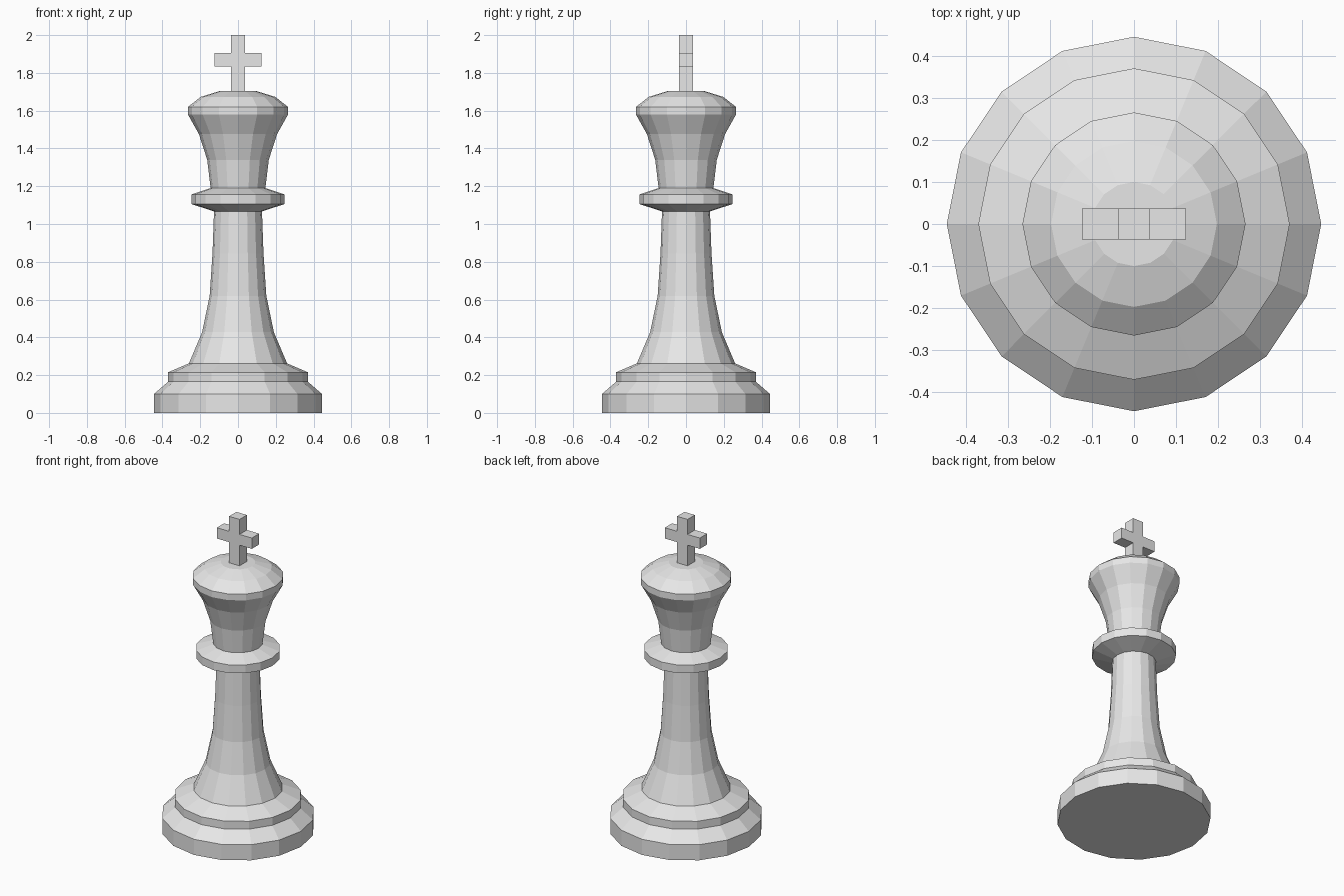
import bpy, bmesh, math

cube = bpy.data.objects.get("Cube")
if cube:
    bpy.data.objects.remove(cube, do_unlink=True)

SIDES = 16

gray = bpy.data.materials.new("light_gray")
gray.use_nodes = True
gray.diffuse_color = (0.8, 0.8, 0.8, 1)
gray.node_tree.nodes["Principled BSDF"].inputs["Base Color"].default_value = gray.diffuse_color


def add_object(name, bm):
    bmesh.ops.recalc_face_normals(bm, faces=bm.faces[:])
    mesh = bpy.data.meshes.new(name)
    bm.to_mesh(mesh)
    bm.free()
    mesh.materials.append(gray)
    obj = bpy.data.objects.new(name, mesh)
    bpy.context.collection.objects.link(obj)
    return obj


def lathe(name, profile):
    """Faceted turned solid from (radius, height) rings, capped at both ends."""
    bm = bmesh.new()
    rings = []
    for r, z in profile:
        angles = [math.tau * i / SIDES for i in range(SIDES)]
        rings.append([bm.verts.new((r * math.cos(a), r * math.sin(a), z)) for a in angles])
    for low, high in zip(rings, rings[1:]):
        for i in range(SIDES):
            j = (i + 1) % SIDES
            bm.faces.new((low[i], low[j], high[j], high[i]))
    bm.faces.new(rings[0])
    bm.faces.new(rings[-1])
    return add_object(name, bm)


# Turned body: stepped base, stem, collar, flared head and domed top
base = [(0.445, 0), (0.445, 0.10), (0.37, 0.165), (0.37, 0.215), (0.26, 0.262)]
stem = [(0.19, 0.427), (0.15, 0.62), (0.135, 0.845), (0.127, 1.067)]
collar = [(0.245, 1.105), (0.245, 1.157), (0.145, 1.19)]
head = [(0.163, 1.34), (0.207, 1.476), (0.265, 1.58), (0.265, 1.62)]
dome = [(0.197, 1.673), (0.1, 1.703)]
lathe("turned_body", base + stem + collar + head + dome)

# Cross finial: half outline mirrored, then extruded front to back
half = 0.037
arm = 0.124
right_side = [(half, 1.70), (half, 1.835), (arm, 1.835),
              (arm, 1.904), (half, 1.904), (half, 2.0)]
outline = right_side + [(-x, z) for x, z in reversed(right_side)]
bm = bmesh.new()
face = bm.faces.new([bm.verts.new((x, -half, z)) for x, z in outline])
extruded = bmesh.ops.extrude_face_region(bm, geom=[face], use_keep_orig=True)
moved = [g for g in extruded["geom"] if isinstance(g, bmesh.types.BMVert)]
bmesh.ops.translate(bm, verts=moved, vec=(0, 2 * half, 0))
add_object("cross_finial", bm)
